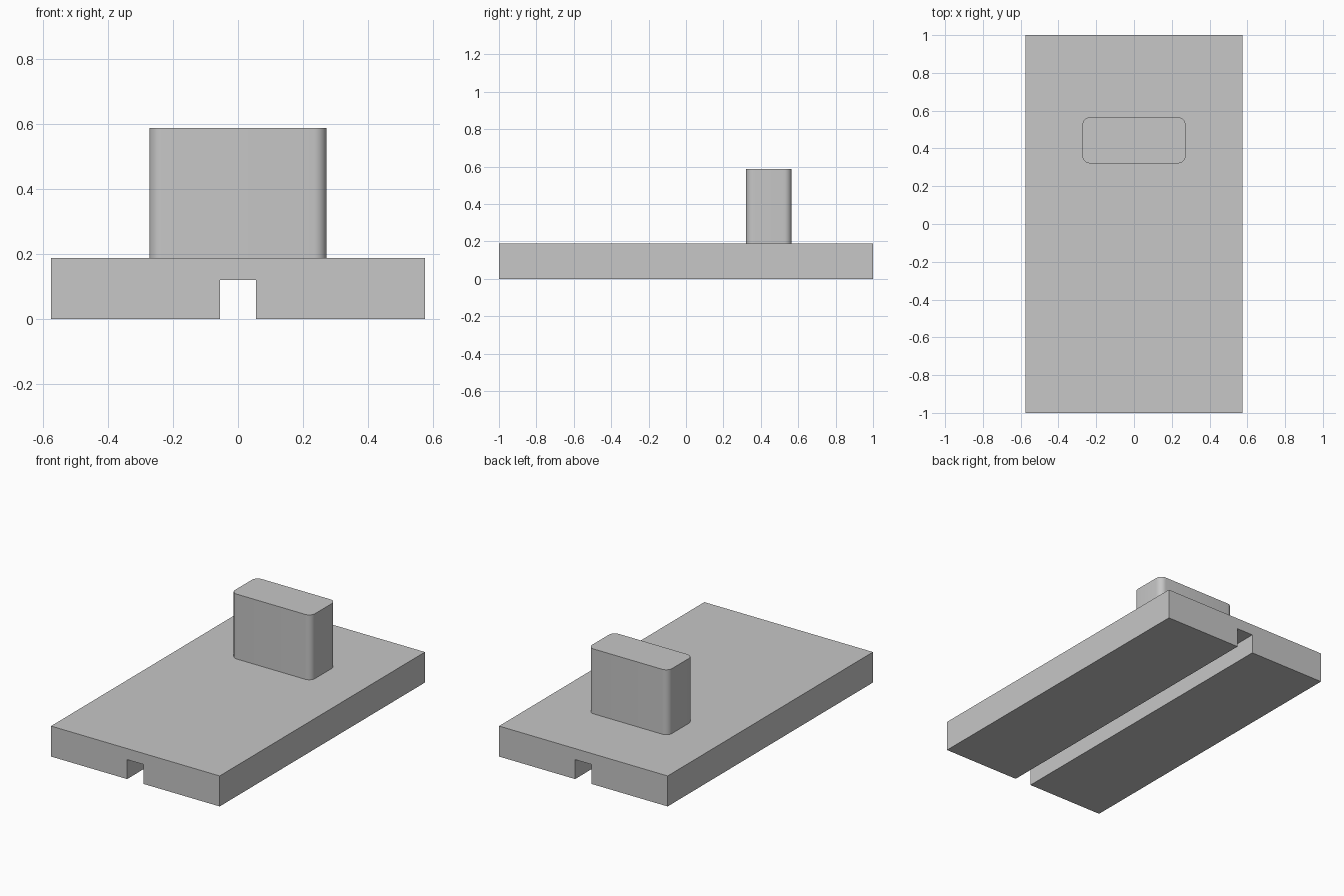
import bpy
import bmesh
from math import sin, cos, pi, radians

cube = bpy.data.objects.get("Cube")
if cube:
    bpy.data.objects.remove(cube, do_unlink=True)

grey = bpy.data.materials.new("light_grey")
grey.use_nodes = True
grey.diffuse_color = (0.57, 0.57, 0.57, 1)
grey.node_tree.nodes["Principled BSDF"].inputs["Base Color"].default_value = grey.diffuse_color


def extrude_profile(name, points, offset):
    """Extrude a closed outline of 3D points along offset into a solid."""
    bm = bmesh.new()
    face = bm.faces.new([bm.verts.new(p) for p in points])
    result = bmesh.ops.extrude_face_region(bm, geom=[face], use_keep_orig=True)
    moved = [g for g in result["geom"] if isinstance(g, bmesh.types.BMVert)]
    bmesh.ops.translate(bm, verts=moved, vec=offset)
    bmesh.ops.recalc_face_normals(bm, faces=bm.faces)
    mesh = bpy.data.meshes.new(name)
    bm.to_mesh(mesh)
    bm.free()
    mesh.materials.append(grey)
    obj = bpy.data.objects.new(name, mesh)
    bpy.context.collection.objects.link(obj)
    return obj


def rounded_rectangle(x, y, half_x, half_y, radius, z, steps=8):
    """Outline of a rectangle with rounded corners, counter-clockwise."""
    points = []
    corners = [(1, 1), (-1, 1), (-1, -1), (1, -1)]
    for i, (sx, sy) in enumerate(corners):
        for k in range(steps + 1):
            a = (i + k / steps) * pi / 2
            points.append((x + sx * (half_x - radius) + radius * cos(a),
                           y + sy * (half_y - radius) + radius * sin(a), z))
    return points


# Base slab with a groove running along its underside
WIDTH, TOP, GROOVE, GROOVE_TOP = 0.575, 0.188, 0.056, 0.12
right_half = [(-WIDTH, TOP), (-WIDTH, 0), (-GROOVE, 0), (-GROOVE, GROOVE_TOP)]
section = right_half + [(-x, z) for x, z in reversed(right_half)]
extrude_profile("base_slab", [(x, -1, z) for x, z in section], (0, 2, 0))

# Upright block with rounded vertical edges
outline = rounded_rectangle(0, 0.443, 0.273, 0.122, 0.04, TOP)
block = extrude_profile("upright_block", outline, (0, 0, 0.4))
bpy.ops.object.select_all(action="DESELECT")
block.select_set(True)
bpy.context.view_layer.objects.active = block
bpy.ops.object.shade_smooth_by_angle(angle=radians(30))
